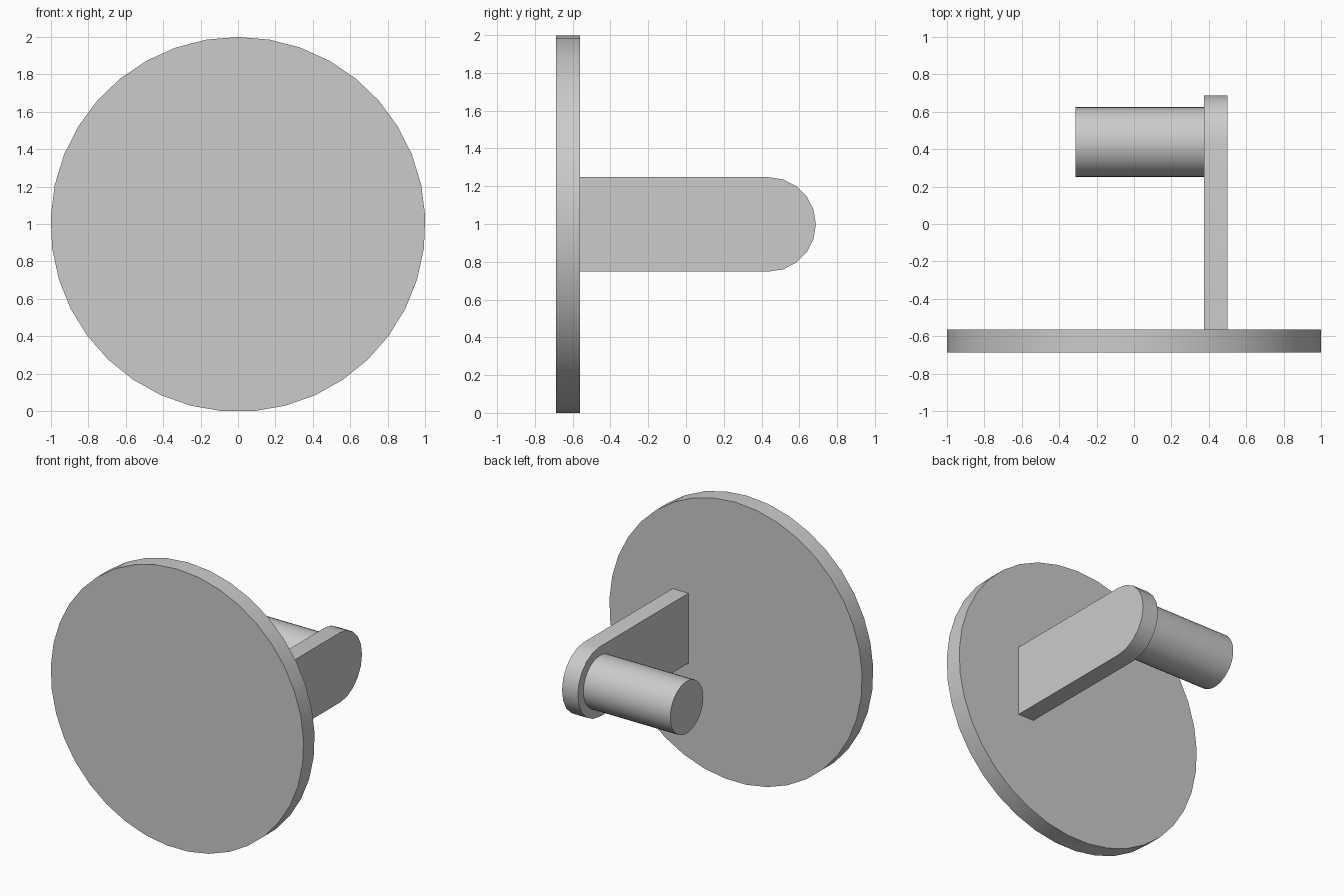
import bpy, bmesh
from math import sin, cos, pi, radians

cube = bpy.data.objects.get("Cube")
if cube:
    bpy.data.objects.remove(cube, do_unlink=True)

grey = bpy.data.materials.new("light_grey")
grey.use_nodes = True
colour = (0.6, 0.6, 0.6, 1)
grey.diffuse_color = colour
grey.node_tree.nodes["Principled BSDF"].inputs["Base Color"].default_value = colour


def arc(cx, cy, radius, start, sweep, steps):
    """Points along an arc, both ends included."""
    angles = [start + sweep * i / steps for i in range(steps + 1)]
    return [(cx + radius * cos(a), cy + radius * sin(a)) for a in angles]


def extrude(name, outline, place, low, high):
    """Closed prism: place(u, v, depth) maps the outline into the model."""
    bm = bmesh.new()
    ends = [[bm.verts.new(place(u, v, d)) for u, v in outline] for d in (low, high)]
    for ring in ends:
        bm.faces.new(ring)
    count = len(outline)
    for i in range(count):
        j = (i + 1) % count
        bm.faces.new((ends[0][i], ends[0][j], ends[1][j], ends[1][i]))
    bmesh.ops.recalc_face_normals(bm, faces=bm.faces[:])
    mesh = bpy.data.meshes.new(name)
    bm.to_mesh(mesh)
    bm.free()
    mesh.materials.append(grey)
    obj = bpy.data.objects.new(name, mesh)
    bpy.context.collection.objects.link(obj)
    bpy.ops.object.select_all(action="DESELECT")
    obj.select_set(True)
    bpy.context.view_layer.objects.active = obj
    bpy.ops.object.shade_smooth_by_angle(angle=radians(30))


def along_y(u, v, d):
    return (u, d, v)


def along_x(u, v, d):
    return (d, u, v)


centre_z = 0.998
end_y = 0.4375

# Round front plate
extrude("front_plate", arc(0, centre_z, 1.001, pi / 2, 2 * pi, 37)[:-1],
        along_y, -0.6875, -0.5625)

# Side arm with a rounded far end
arm = [(-0.5625, centre_z - 0.25)] + arc(end_y, centre_z, 0.25, -pi / 2, pi, 10)
arm.append((-0.5625, centre_z + 0.25))
extrude("side_arm", arm, along_x, 0.375, 0.5)

# Peg pointing inward from the arm
extrude("peg", arc(end_y, centre_z, 0.1865, pi / 2, 2 * pi, 36)[:-1],
        along_x, -0.3125, 0.375)
